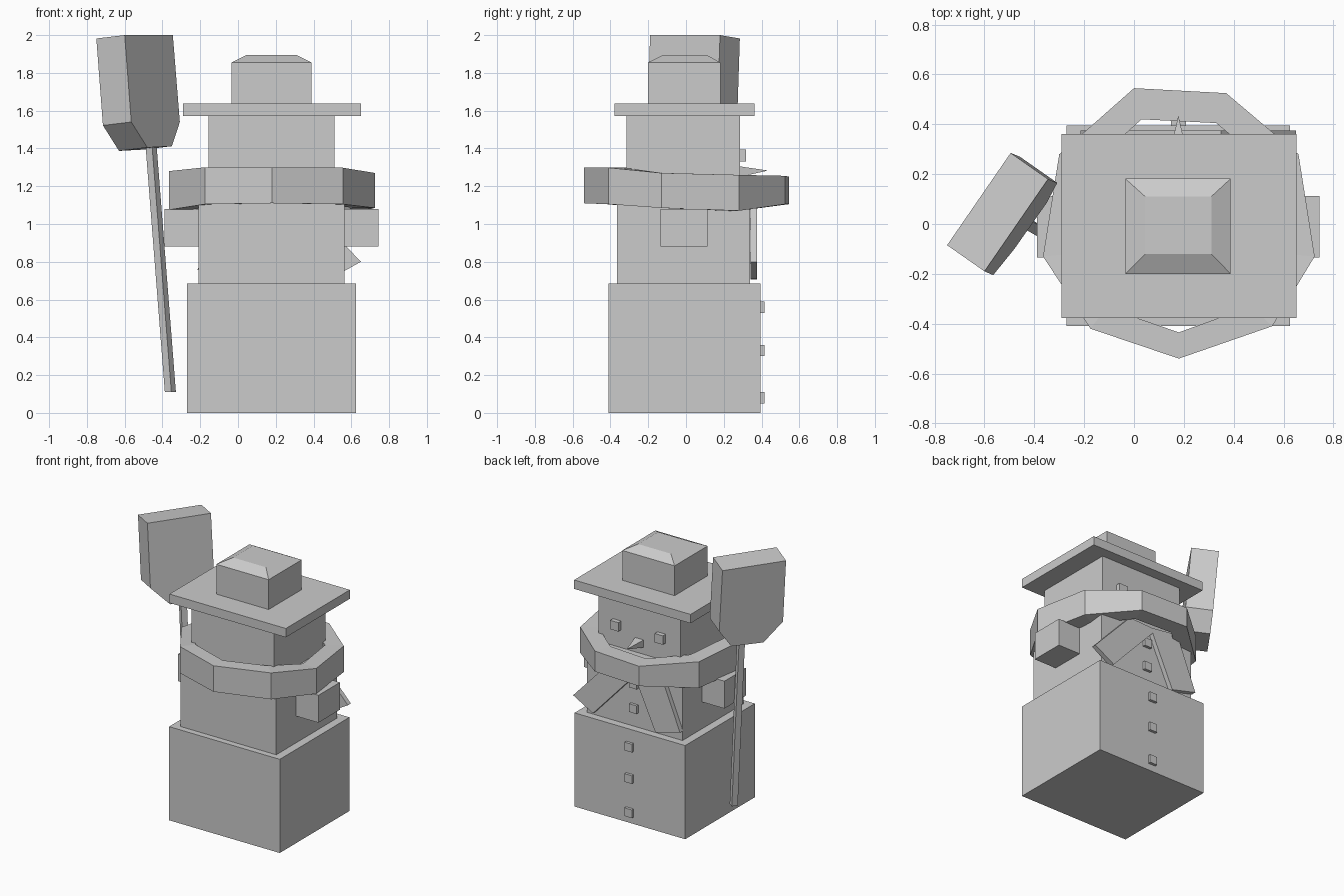
import bpy, bmesh
from mathutils import Vector

if "Cube" in bpy.data.objects:
    bpy.data.objects.remove(bpy.data.objects["Cube"])

mat = bpy.data.materials.new("light grey")
mat.diffuse_color = (0.6, 0.6, 0.6, 1)
mat.use_nodes = True
mat.node_tree.nodes["Principled BSDF"].inputs["Base Color"].default_value = mat.diffuse_color
CX = 0.178  # centre line of the figure


def add_mesh(name, verts, faces):
    bm = bmesh.new()
    vs = [bm.verts.new(v) for v in verts]
    for f in faces:
        bm.faces.new([vs[i] for i in f])
    bmesh.ops.recalc_face_normals(bm, faces=bm.faces)
    me = bpy.data.meshes.new(name)
    bm.to_mesh(me)
    bm.free()
    me.materials.append(mat)
    ob = bpy.data.objects.new(name, me)
    bpy.context.collection.objects.link(ob)
    return ob


def loft(name, a, b):
    """Solid between two outlines with equal point counts."""
    n = len(a)
    faces = [list(range(n))[::-1], list(range(n, 2 * n))]
    faces += [(i, (i + 1) % n, n + (i + 1) % n, n + i) for i in range(n)]
    return add_mesh(name, list(a) + list(b), faces)


def rect(x0, x1, y0, y1, z):
    return [(x0, y0, z), (x1, y0, z), (x1, y1, z), (x0, y1, z)]


def box(name, x0, x1, y0, y1, z0, z1):
    return loft(name, rect(x0, x1, y0, y1, z0), rect(x0, x1, y0, y1, z1))


# Stacked body blocks and head
box("lower_body", -0.27, 0.625, -0.41, 0.395, 0, 0.685)
box("middle_body", -0.21, 0.565, -0.365, 0.34, 0.685, 1.2)
box("head", -0.155, 0.51, -0.315, 0.285, 1.2, 1.575)

# Hat with chamfered crown
box("hat_brim", -0.29, 0.652, -0.378, 0.362, 1.572, 1.637)
box("hat_crown", -0.035, 0.388, -0.2, 0.182, 1.637, 1.855)
loft("hat_top", rect(-0.035, 0.388, -0.2, 0.182, 1.855),
     rect(0.045, 0.31, -0.12, 0.11, 1.895))

# Stub arms
box("left_arm", -0.39, -0.21, -0.135, 0.113, 0.88, 1.08)
box("right_arm", 0.565, 0.745, -0.135, 0.113, 0.88, 1.08)

# Buttons and eyes
for i, (z, y) in enumerate([(0.08, 0.395), (0.33, 0.395), (0.56, 0.395),
                            (0.82, 0.34), (1.0, 0.34)]):
    box(f"button_{i + 1}", CX - 0.03, CX + 0.03, y, y + 0.02, z - 0.03, z + 0.03)
for side, x in (("left", CX - 0.18), ("right", CX + 0.18)):
    box(f"{side}_eye", x - 0.033, x + 0.033, 0.285, 0.318, 1.33, 1.395)

# Pointed nose
add_mesh("nose", [(CX - 0.035, 0.285, 1.25), (CX + 0.035, 0.285, 1.25),
                  (CX + 0.035, 0.285, 1.305), (CX - 0.035, 0.285, 1.305),
                  (CX, 0.435, 1.283)],
         [(0, 1, 2, 3), (0, 1, 4), (1, 2, 4), (2, 3, 4), (3, 0, 4)])

# Scarf loop: outer x, y, inner x, y, bottom z, top z
loop = [(0, .545, .03, .42, 1.105, 1.25), (.37, .525, .33, .405, 1.105, 1.255),
        (.66, .28, .55, .22, 1.07, 1.26), (.725, -.13, .61, -.12, 1.085, 1.27),
        (.555, -.41, .47, -.33, 1.105, 1.298), (.18, -.54, .18, -.435, 1.11, 1.3),
        (-.175, -.42, -.11, -.335, 1.105, 1.3), (-.365, -.13, -.25, -.12, 1.075, 1.28),
        (-.3, .28, -.19, .22, 1.07, 1.262)]
verts, faces = [], []
for ox, oy, ix, iy, zb, zt in loop:
    verts += [(ox, oy, zb), (ox, oy, zt), (ix, iy, zt), (ix, iy, zb)]
n = len(loop)
for i in range(n):
    a, b = 4 * i, 4 * ((i + 1) % n)
    faces += [(a + k, b + k, b + (k + 1) % 4, a + (k + 1) % 4) for k in range(4)]
add_mesh("scarf_loop", verts, faces)

# Hanging scarf ends
tails = {"right_scarf_end": [(.65, .80), (.49, .71), (.12, 1.11), (.35, 1.12)],
         "left_scarf_end": [(-.016, .705), (-.215, .757), (-.06, 1.14), (.17, 1.11)]}
for name, pts in tails.items():
    loft(name, [(x, 0.342, z) for x, z in pts], [(x, 0.376, z) for x, z in pts])

# Shovel blade: tapered slab, leaning with its handle
blade = [Vector(p) for p in [(-.6, -.19, 2.0), (-.345, .18, 2.0), (-.308, .165, 1.54),
                             (-.35, .085, 1.412), (-.48, -.10, 1.405), (-.565, -.205, 1.54)]]
thick = Vector((-.15, .105, -.018))
loft("shovel_blade", blade, [p + thick for p in blade])

# Shovel handle: square bar in line with the blade
u, v = Vector((.575, .818, 0)) * 0.021, Vector((.818, -.575, 0)) * 0.021
ends = [Vector((-.358, -.04, .11)), Vector((-.463, .02, 1.45))]
loft("shovel_handle", *[[e + u + v, e + u - v, e - u - v, e - u + v] for e in ends])
